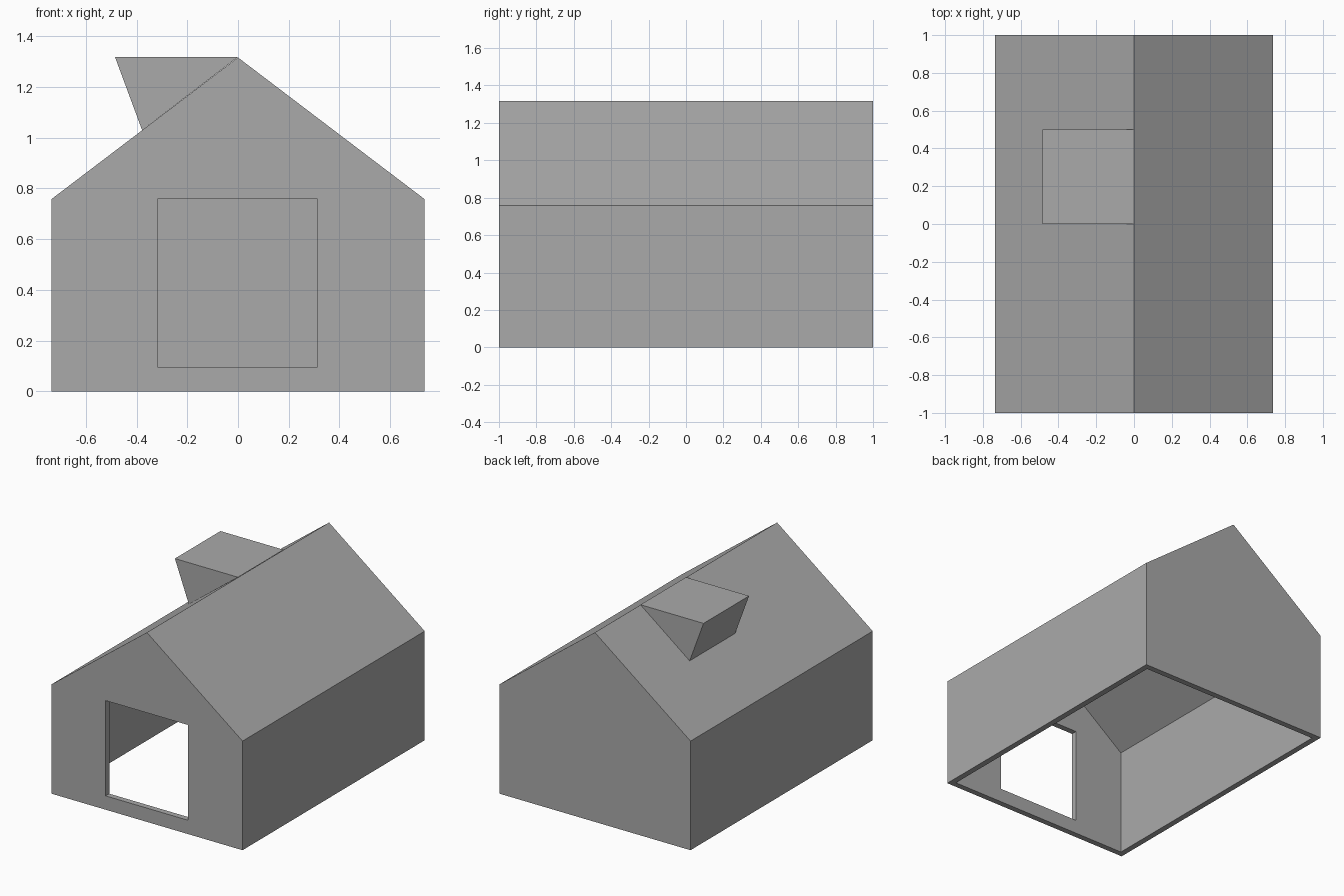
import bpy, bmesh, math

if "Cube" in bpy.data.objects:
    bpy.data.objects.remove(bpy.data.objects["Cube"], do_unlink=True)

grey = bpy.data.materials.new("plain_grey")
grey.use_nodes = True
colour = (0.4, 0.4, 0.4, 1)
grey.diffuse_color = colour
grey.node_tree.nodes["Principled BSDF"].inputs["Base Color"].default_value = colour

HALF, EAVE, RIDGE, WALL = 0.735, 0.758, 1.316, 0.04
SLOPE = (RIDGE - EAVE) / HALF


def prism(name, profile, y0, y1):
    """Extrude an x-z outline from y0 to y1."""
    bm = bmesh.new()
    face = bm.faces.new([bm.verts.new((x, y0, z)) for x, z in profile])
    out = bmesh.ops.extrude_face_region(bm, geom=[face])["geom"]
    moved = [v for v in out if isinstance(v, bmesh.types.BMVert)]
    bmesh.ops.translate(bm, verts=moved, vec=(0, y1 - y0, 0))
    bmesh.ops.recalc_face_normals(bm, faces=bm.faces)
    mesh = bpy.data.meshes.new(name)
    bm.to_mesh(mesh)
    bm.free()
    mesh.materials.append(grey)
    obj = bpy.data.objects.new(name, mesh)
    bpy.context.collection.objects.link(obj)
    return obj


def gable(half, eave, ridge, base):
    return [(-half, base), (half, base), (half, eave), (0, ridge), (-half, eave)]


def cut(target, cutter):
    mod = target.modifiers.new("cut", 'BOOLEAN')
    mod.operation = 'DIFFERENCE'
    mod.solver = 'EXACT'
    mod.object = cutter
    bpy.context.view_layer.objects.active = target
    bpy.ops.object.modifier_apply(modifier=mod.name)
    bpy.data.objects.remove(cutter, do_unlink=True)


# House shell: gabled walls and roof, hollow and open underneath
house = prism("house_shell", gable(HALF, EAVE, RIDGE, 0), -1, 1)
in_half = HALF - WALL
in_ridge = RIDGE - WALL * math.hypot(1, SLOPE)
in_eave = in_ridge - SLOPE * in_half
cut(house, prism("room_cutter", gable(in_half, in_eave, in_ridge, -0.2),
                 WALL - 1, 1 - WALL))

# Square opening in the front wall
opening = [(-0.317, 0.096), (0.314, 0.096), (0.314, 0.758), (-0.317, 0.758)]
cut(house, prism("opening_cutter", opening, -1.2, -0.8))

# Wedge dormer with a flat top and a leaning face on the right roof slope
foot = -0.378
prism("roof_dormer", [(0, RIDGE + 0.002), (-0.485, RIDGE + 0.002),
                      (foot, RIDGE + SLOPE * foot)], 0, 0.5)
